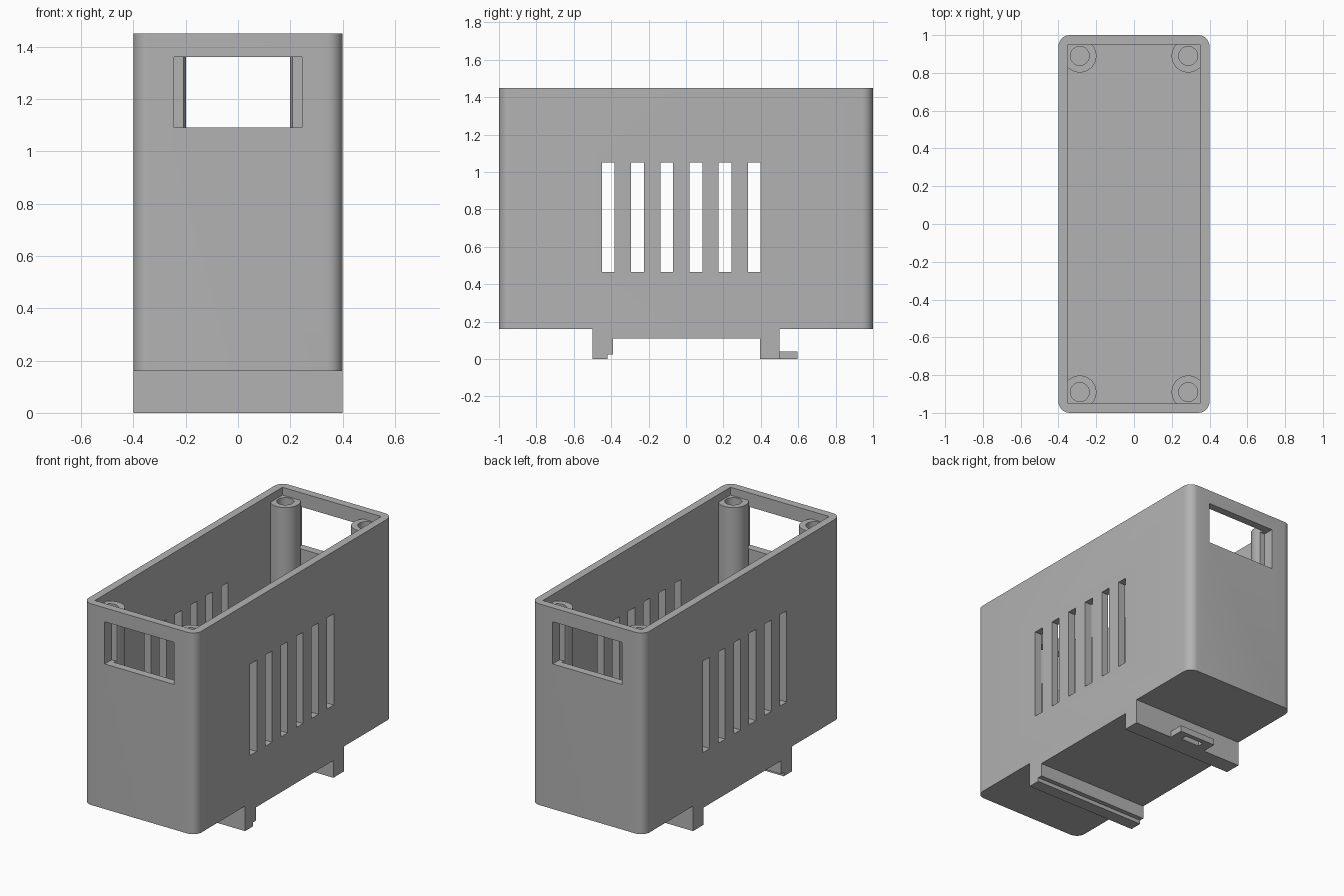
import bpy, bmesh, math

if "Cube" in bpy.data.objects:
    bpy.data.objects.remove(bpy.data.objects["Cube"], do_unlink=True)

grey = bpy.data.materials.new("mid_grey_plastic")
grey.use_nodes = True
colour = (0.45, 0.45, 0.45, 1)
grey.diffuse_color = colour
grey.node_tree.nodes["Principled BSDF"].inputs["Base Color"].default_value = colour


def finish(name, bm):
    bmesh.ops.recalc_face_normals(bm, faces=bm.faces)
    mesh = bpy.data.meshes.new(name)
    bm.to_mesh(mesh)
    bm.free()
    mesh.materials.append(grey)
    obj = bpy.data.objects.new(name, mesh)
    bpy.context.collection.objects.link(obj)
    return obj


def box(name, x, y, z, radius=0):
    """Box from (low, high) ranges, with optional rounded upright edges."""
    bm = bmesh.new()
    bmesh.ops.create_cube(bm, size=1)
    for v in bm.verts:
        v.co = [r[0] + (c + 0.5) * (r[1] - r[0]) for c, r in zip(v.co, (x, y, z))]
    if radius:
        upright = [e for e in bm.edges
                   if abs(e.verts[0].co.z - e.verts[1].co.z) > 0.01]
        bmesh.ops.bevel(bm, geom=upright, offset=radius, segments=8,
                        profile=0.5, affect='EDGES')
    return finish(name, bm)


def cylinder(name, x, y, z, radius):
    bm = bmesh.new()
    bmesh.ops.create_cone(bm, cap_ends=True, segments=48, radius1=radius,
                          radius2=radius, depth=z[1] - z[0])
    bmesh.ops.translate(bm, verts=bm.verts, vec=(x, y, (z[0] + z[1]) / 2))
    return finish(name, bm)


def extrude_profile(name, points, half_width):
    """Side profile in (y, z), extruded across x."""
    bm = bmesh.new()
    face = bm.faces.new([bm.verts.new((-half_width, y, z)) for y, z in points])
    out = bmesh.ops.extrude_face_region(bm, geom=[face])["geom"]
    moved = [g for g in out if isinstance(g, bmesh.types.BMVert)]
    bmesh.ops.translate(bm, verts=moved, vec=(2 * half_width, 0, 0))
    return finish(name, bm)


def cut(obj, cutters):
    for c in cutters:
        c.hide_render = True
        mod = obj.modifiers.new("cut", 'BOOLEAN')
        mod.operation, mod.solver, mod.object = 'DIFFERENCE', 'EXACT', c
    bpy.context.view_layer.update()
    graph = bpy.context.evaluated_depsgraph_get()
    mesh = bpy.data.meshes.new_from_object(obj.evaluated_get(graph))
    obj.modifiers.clear()
    obj.data = mesh


def smooth(obj):
    bpy.ops.object.select_all(action='DESELECT')
    obj.select_set(True)
    bpy.context.view_layer.objects.active = obj
    bpy.ops.object.shade_smooth_by_angle(angle=math.radians(30))


# Cutters: cavity, end windows and vent slots
cavity = box("cavity_cutter", (-0.35, 0.35), (-0.95, 0.95), (0.21, 1.6))
windows = [box("window_cutter", (-0.245, 0.245), sorted((s * 0.93, s * 1.1)),
               (1.09, 1.36)) for s in (-1, 1)]
slots = []
for i in range(6):
    y = -0.415 + 0.156 * i
    slots.append(box("slot_cutter", (-0.5, 0.5), (y - 0.034, y + 0.034), (0.465, 1.05)))

# Open-topped case
case = box("case_shell", (-0.4, 0.4), (-1, 1), (0.16, 1.45), radius=0.06)
cut(case, [cavity] + windows + slots)
smooth(case)

# Screw posts in the four corners
holes = []
for sx, side in ((-1, "right"), (1, "left")):
    for sy, end in ((-1, "front"), (1, "back")):
        x, y = sx * 0.287, sy * 0.89
        post = cylinder(f"{end}_{side}_screw_post", x, y, (0.19, 1.4), 0.088)
        hole = cylinder("hole_cutter", x, y, (0.4, 1.6), 0.05)
        holes.append(hole)
        cut(post, [hole] + windows)
        smooth(post)

# Rail mount under the case: hooked front foot, straight back foot
extrude_profile("rail_mount", [
    (-0.5, 0.161), (-0.5, 0), (-0.42, 0), (-0.42, 0.025), (-0.39, 0.025),
    (-0.39, 0.11), (0.395, 0.11), (0.395, 0), (0.5, 0), (0.5, 0.161)], 0.4)

# Release tab with a slot for a screwdriver
tab = box("release_tab", (-0.13, 0.13), (0.49, 0.595), (0, 0.04))
tab_slot = box("tab_slot_cutter", (-0.065, 0.065), (0.525, 0.565), (-0.1, 0.1))
cut(tab, [tab_slot])

for c in [cavity, tab_slot] + windows + slots + holes:
    bpy.data.objects.remove(c, do_unlink=True)
